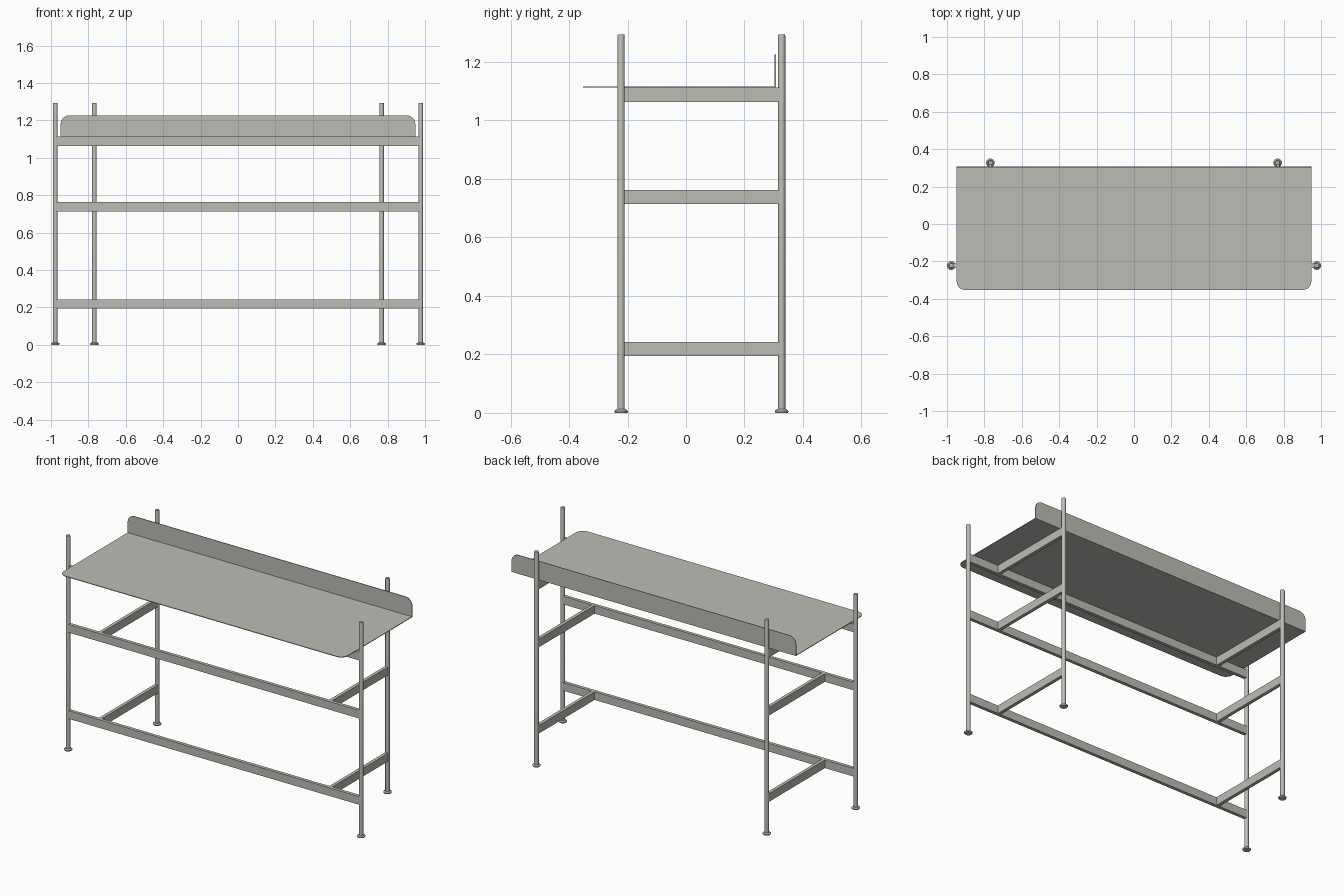
import bpy
import bmesh
import math

cube = bpy.data.objects.get("Cube")
if cube:
    bpy.data.objects.remove(cube, do_unlink=True)

steel = bpy.data.materials.new("warm_grey_steel")
steel.use_nodes = True
grey = (0.51, 0.50, 0.46, 1)
steel.diffuse_color = grey
steel.node_tree.nodes["Principled BSDF"].inputs["Base Color"].default_value = grey

FRONT_X, BACK_X = 0.977, 0.768
FRONT_Y, BACK_Y = -0.222, 0.327
POST_R = 0.0125
SHELF_Z = 1.113
RAIL_THICK, RAIL_H = 0.02, 0.049


def finish(name, bm, smooth=False):
    bmesh.ops.recalc_face_normals(bm, faces=bm.faces)
    mesh = bpy.data.meshes.new(name)
    bm.to_mesh(mesh)
    bm.free()
    mesh.materials.append(steel)
    obj = bpy.data.objects.new(name, mesh)
    bpy.context.collection.objects.link(obj)
    if smooth:
        bpy.ops.object.select_all(action='DESELECT')
        obj.select_set(True)
        bpy.context.view_layer.objects.active = obj
        bpy.ops.object.shade_smooth_by_angle(angle=math.radians(35))
    return obj


def lathe(name, profile, x, y):
    bm = bmesh.new()
    verts = [bm.verts.new((x + r, y, z)) for r, z in profile]
    edges = [bm.edges.new(pair) for pair in zip(verts, verts[1:])]
    bmesh.ops.spin(bm, geom=verts + edges, cent=(x, y, 0), axis=(0, 0, 1),
                   angle=math.tau, steps=24)
    bmesh.ops.remove_doubles(bm, verts=bm.verts, dist=1e-5)
    return finish(name, bm, True)


def box(name, low, high):
    bm = bmesh.new()
    bmesh.ops.create_cube(bm, size=1)
    for v in bm.verts:
        v.co = [(a + b) / 2 + c * (b - a) for a, b, c in zip(low, high, v.co)]
    return finish(name, bm)


def rounded_plate(name, half, base, tip, radius, place, thickness):
    """Sheet with two rounded corners along its tip edge."""
    sign = 1 if tip > base else -1
    outline = [(-half, base), (half, base)]
    for side in (1, -1):
        for i in range(9):
            t = math.pi / 2 * (i if side == 1 else 8 - i) / 8
            outline.append((side * (half - radius + radius * math.cos(t)),
                            tip - sign * radius * (1 - math.sin(t))))
    bm = bmesh.new()
    face = bm.faces.new([bm.verts.new(place(u, v)) for u, v in outline])
    new = bmesh.ops.extrude_face_region(bm, geom=[face])["geom"]
    bmesh.ops.translate(bm, vec=thickness,
                        verts=[g for g in new if isinstance(g, bmesh.types.BMVert)])
    return finish(name, bm)


# Four posts with caps and levelling feet
post_profile = [(0, 0.012), (POST_R, 0.012), (POST_R, 1.288),
                (0.011, 1.294), (0, 1.294)]
foot_profile = [(0, 0), (0.021, 0), (0.023, 0.003), (0.023, 0.007),
                (0.016, 0.013), (0, 0.013)]
for side, label in ((1, "left"), (-1, "right")):
    for end, x, y in (("front", FRONT_X, FRONT_Y), ("back", BACK_X, BACK_Y)):
        lathe(f"{end}_{label}_post", post_profile, side * x, y)
        lathe(f"{end}_{label}_foot", foot_profile, side * x, y)

# Three levels of front rails and side rails
half = RAIL_THICK / 2
for level, top in (("lower", 0.243), ("middle", 0.763), ("upper", SHELF_Z)):
    box(f"{level}_front_rail", (-0.97, FRONT_Y - half, top - RAIL_H),
        (0.97, FRONT_Y + half, top))
    for side, label in ((1, "left"), (-1, "right")):
        x = side * BACK_X
        box(f"{level}_{label}_side_rail",
            (x - half, FRONT_Y + half, top - RAIL_H), (x + half, BACK_Y - 0.008, top))

# Sheet shelf and its upturned back lip
rounded_plate("shelf", 0.948, 0.307, -0.352, 0.045,
              lambda u, v: (u, v, SHELF_Z), (0, 0, 0.004))
rounded_plate("back_lip", 0.948, SHELF_Z + 0.004, 1.226, 0.045,
              lambda u, v: (u, 0.303, v), (0, 0.004, 0))
